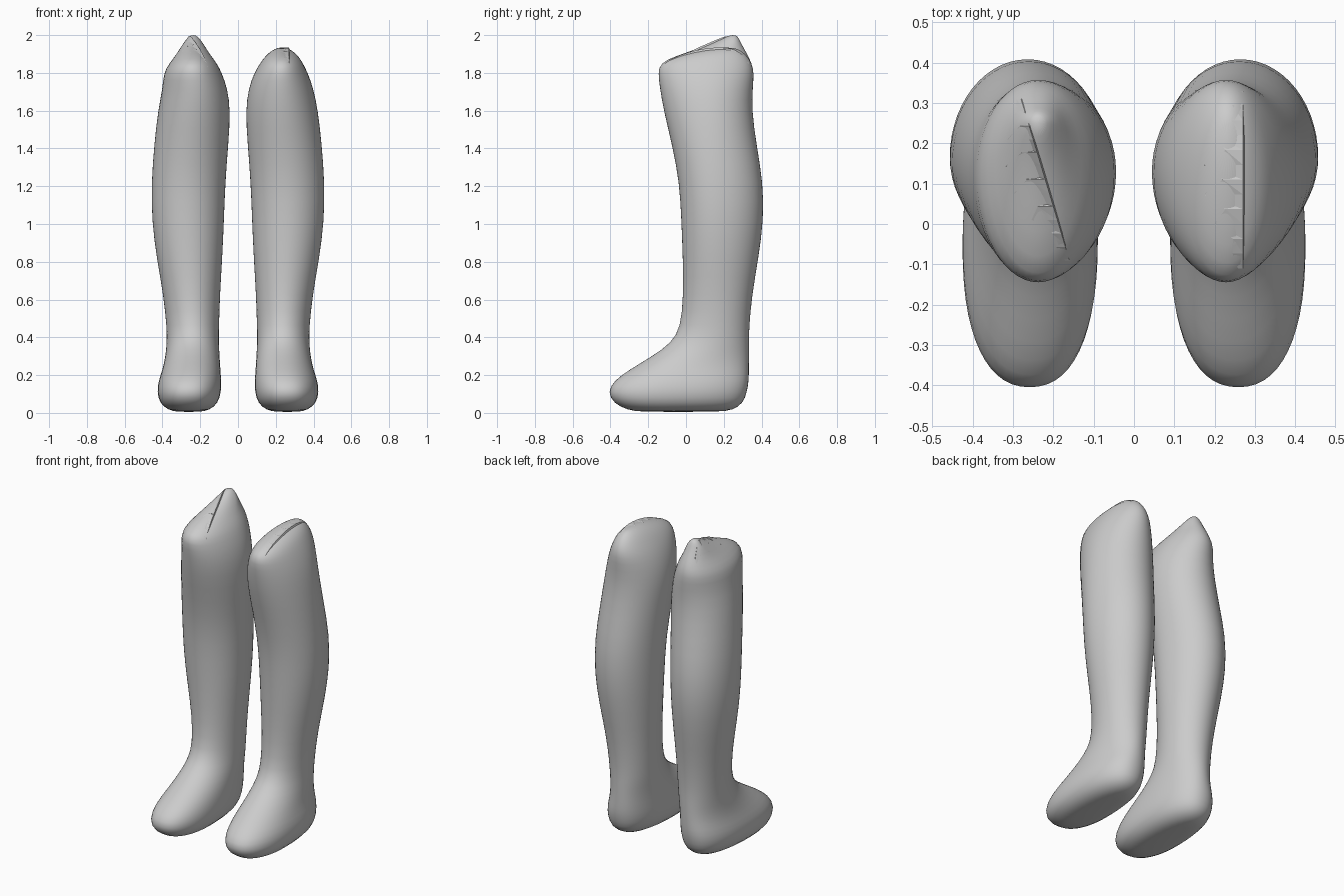
import bpy, bmesh, math
from mathutils import Vector
from mathutils.bvhtree import BVHTree

if "Cube" in bpy.data.objects:
    bpy.data.objects.remove(bpy.data.objects["Cube"])

SEG = 28
grey = bpy.data.materials.new("soft grey")
grey.diffuse_color = (0.6, 0.6, 0.6, 1)
grey.use_nodes = True
grey.node_tree.nodes["Principled BSDF"].inputs["Base Color"].default_value = grey.diffuse_color

# Sections: z, inner x, outer x, front y, back y, y of widest point, roundness power
BODY = [
    (0.005, .20, .32, -.24, .18, -.08, .9),
    (0.015, .15, .37, -.31, .25, -.08, .9),
    (0.05, .105, .415, -.385, .305, -.08, .86),
    (0.11, .088, .43, -.418, .325, -.06, .86),
    (0.17, .088, .422, -.385, .335, -.03, .88),
    (0.23, .092, .40, -.30, .335, .02, .93),
    (0.30, .097, .385, -.18, .335, .09, 1),
    (0.37, .10, .378, -.08, .335, .14, 1),
    (0.45, .10, .378, -.03, .335, .16, 1),
    (0.62, .095, .395, -.015, .35, .17, 1),
    (0.82, .082, .432, -.018, .385, .17, 1),
    (1.02, .073, .458, -.026, .413, .17, 1),
    (1.22, .066, .46, -.036, .41, .16, 1),
    (1.42, .05, .445, -.075, .375, .14, 1),
    (1.60, .038, .425, -.12, .35, .13, 1),
    (1.72, .055, .40, -.14, .355, .12, 1),
]
# Pinched closed ends, each leg different
TOP_RIGHT = [
    (1.80, .085, .37, -.15, .362, .12, 1),
    (1.85, .115, .345, -.14, .35, .12, 1),
    (1.89, .145, .32, -.06, .325, .14, 1),
    (1.92, .18, .285, .06, .29, .18, 1),
    (1.935, .215, .25, .15, .25, .2, 1),
]
TOP_LEFT = [
    (1.80, .085, .395, -.15, .362, .12, 1),
    (1.85, .11, .365, -.14, .35, .13, 1),
    (1.90, .15, .325, -.03, .325, .18, 1),
    (1.95, .18, .295, .13, .295, .24, 1),
    (1.985, .205, .268, .2, .28, .25, 1),
    (2.00, .225, .25, .235, .265, .25, 1),
]


def power(v, p):
    return math.copysign(abs(v) ** p, v)


def finish(name, bm):
    bmesh.ops.recalc_face_normals(bm, faces=bm.faces)
    me = bpy.data.meshes.new(name)
    bm.to_mesh(me)
    bm.free()
    me.materials.append(grey)
    ob = bpy.data.objects.new(name, me)
    bpy.context.collection.objects.link(ob)
    return ob


def make_leg(name, sections, side):
    bm = bmesh.new()
    rings = []
    for z, x0, x1, y0, y1, yc, p in sections:
        ring = []
        for i in range(SEG):
            a = 2 * math.pi * i / SEG
            s = power(math.sin(a), p)
            x = (x0 + x1) / 2 + (x1 - x0) / 2 * power(math.cos(a), p)
            y = yc + s * ((y1 - yc) if s > 0 else (yc - y0))
            ring.append(bm.verts.new((side * x, y, z)))
        rings.append(ring)
    for a, b in zip(rings, rings[1:]):
        for i in range(SEG):
            j = (i + 1) % SEG
            bm.faces.new((a[i], a[j], b[j], b[i]))
    bm.faces.new(rings[0])
    bm.faces.new(rings[-1])
    ob = finish(name, bm)
    sub = ob.modifiers.new("smooth", 'SUBSURF')
    sub.levels = sub.render_levels = 1
    for poly in ob.data.polygons:
        poly.use_smooth = True
    return ob


# Jagged fold of flat facets laid along the pinched top
def make_seam(name, leg, start, end, teeth, width):
    bpy.context.view_layer.update()
    tree = BVHTree.FromObject(leg, bpy.context.evaluated_depsgraph_get())

    def on_surface(x, y, lift):
        hit = tree.ray_cast(Vector((x, y, 3)), Vector((0, 0, -1)))[0]
        return Vector((x, y, (hit.z if hit else 1.8) + lift))

    bm = bmesh.new()
    right, left, skirt = [], [], []
    n = teeth * 2
    for i in range(n + 1):
        t = i / n
        x = start[0] + (end[0] - start[0]) * t
        y = start[1] + (end[1] - start[1]) * t
        fade = math.sin(math.pi * min(max(t, .08), .92))
        reach = width * fade * (1 if i % 2 else .5)
        right.append(bm.verts.new(on_surface(x, y, .010 * fade)))
        skirt.append(bm.verts.new(on_surface(x + .006, y, -.006)))
        left.append(bm.verts.new(on_surface(x - reach, y, .001)))
    for i in range(n):
        bm.faces.new((right[i], left[i], left[i + 1]))
        bm.faces.new((right[i], left[i + 1], right[i + 1]))
        bm.faces.new((right[i], right[i + 1], skirt[i + 1], skirt[i]))
    for f in bm.faces:
        f.normal_update()
    ob = finish(name, bm)
    if sum(p.normal.z for p in ob.data.polygons) < 0:
        ob.data.flip_normals()
    return ob


right_leg = make_leg("right_leg", BODY + TOP_RIGHT, 1)
left_leg = make_leg("left_leg", BODY + TOP_LEFT, -1)
make_seam("right_seam", right_leg, (.27, -.11), (.27, .33), 6, .10)
make_seam("left_seam", left_leg, (-.16, -.09), (-.28, .31), 6, .09)
